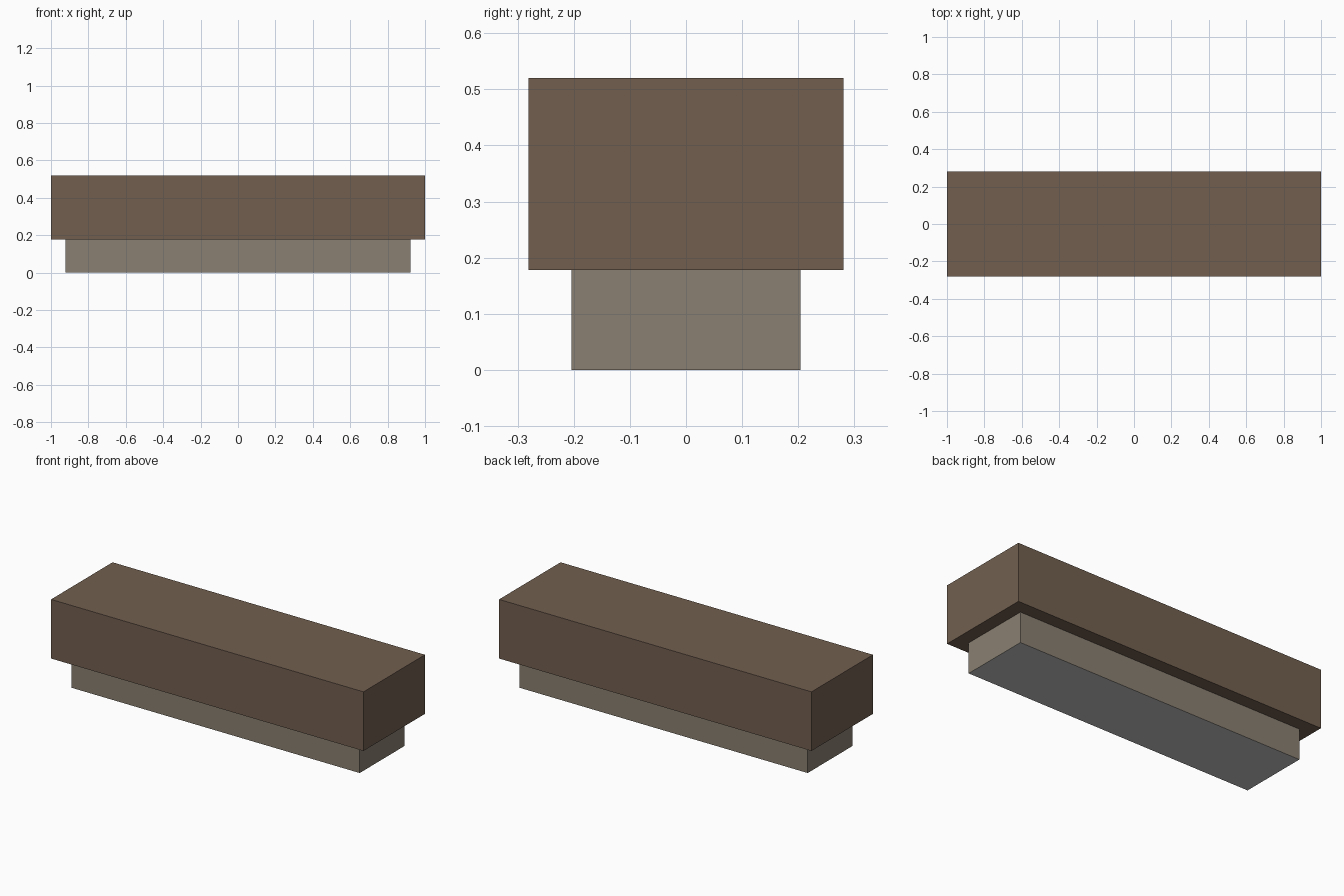
import bpy

if "Cube" in bpy.data.objects:
    bpy.data.objects.remove(bpy.data.objects["Cube"])


def srgb(h):
    # hex colour to linear rgba
    vals = [int(h[i:i + 2], 16) / 255 for i in (0, 2, 4)]
    return [v / 12.92 if v <= 0.04045 else ((v + 0.055) / 1.055) ** 2.4 for v in vals] + [1]


def material(name, h):
    m = bpy.data.materials.new(name)
    m.diffuse_color = srgb(h)
    m.use_nodes = True
    m.node_tree.nodes["Principled BSDF"].inputs["Base Color"].default_value = m.diffuse_color
    return m


def box(name, half_x, half_y, z0, z1, mat):
    bpy.ops.mesh.primitive_cube_add(size=2, location=(0, 0, 0))
    o = bpy.context.object
    o.name = name
    for v in o.data.vertices:
        v.co = (v.co.x * half_x, v.co.y * half_y, z1 if v.co.z > 0 else z0)
    o.data.materials.append(mat)
    return o


brown = material("dark_brown", "725f50")
taupe = material("taupe", "8a8072")
grey = material("light_grey", "c4c4c4")

# wide upper block
box("upper_block", 1.0, 0.281, 0.178, 0.52, brown)

# recessed plinth with a grey underside
plinth = box("plinth", 0.922, 0.204, 0.0, 0.178, taupe)
plinth.data.materials.append(grey)
for p in plinth.data.polygons:
    if p.normal.z < -0.5:
        p.material_index = 1
